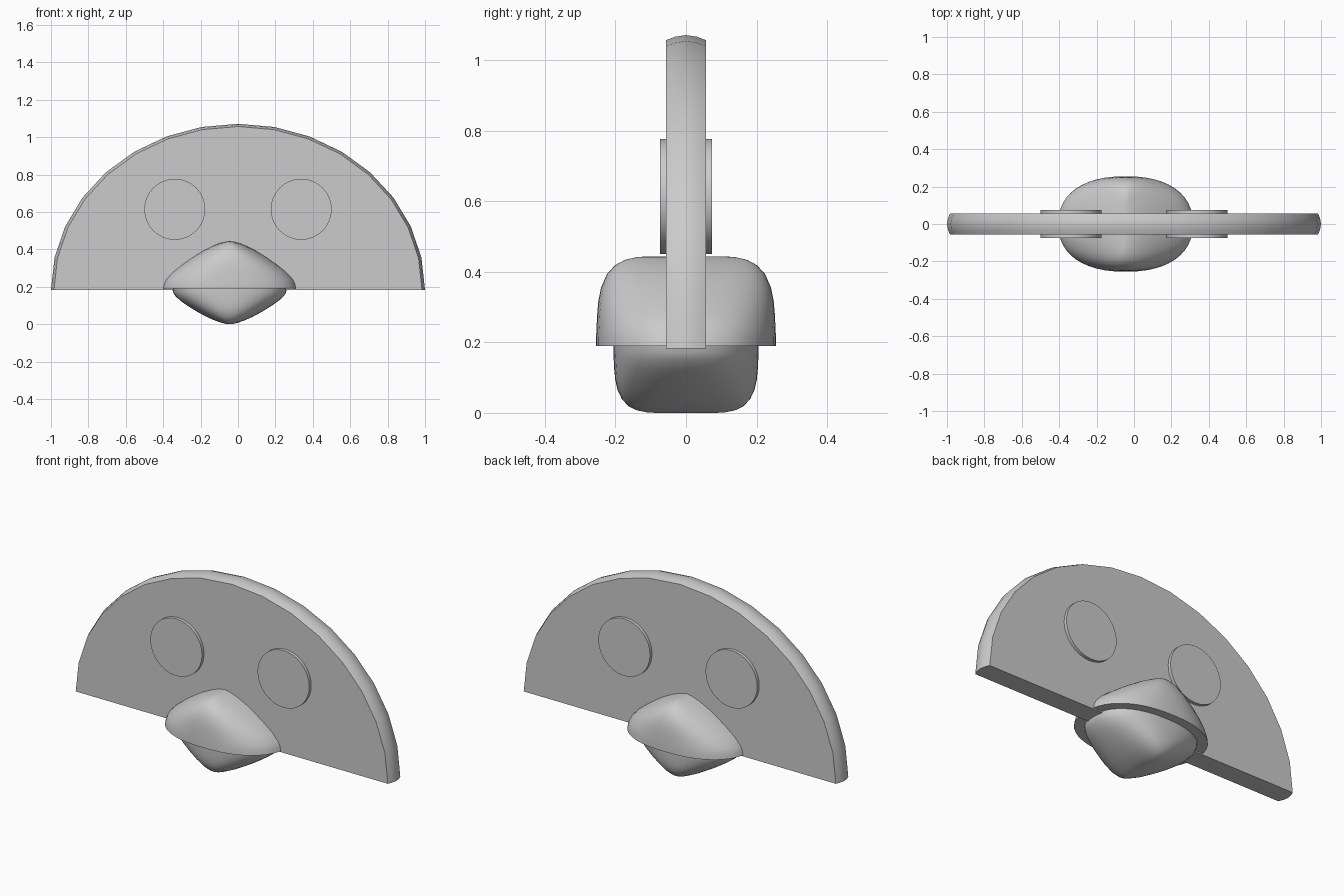
import bpy, bmesh
from math import sin, cos, pi, copysign

if "Cube" in bpy.data.objects:
    bpy.data.objects.remove(bpy.data.objects["Cube"])


def finish(name, bm, angle):
    bmesh.ops.remove_doubles(bm, verts=bm.verts, dist=1e-5)
    bmesh.ops.recalc_face_normals(bm, faces=bm.faces)
    mesh = bpy.data.meshes.new(name)
    bm.to_mesh(mesh)
    bm.free()
    ob = bpy.data.objects.new(name, mesh)
    bpy.context.collection.objects.link(ob)
    bpy.ops.object.select_all(action='DESELECT')
    ob.select_set(True)
    bpy.context.view_layer.objects.active = ob
    bpy.ops.object.shade_smooth_by_angle(angle=angle)
    return ob


def loft(name, rings, angle):
    """Skin a stack of closed rings and cap both ends."""
    bm = bmesh.new()
    loops = [[bm.verts.new(p) for p in r] for r in rings]
    n = len(loops[0])
    for a, b in zip(loops, loops[1:]):
        for i in range(n):
            j = (i + 1) % n
            bm.faces.new((a[i], a[j], b[j], b[i]))
    bm.faces.new(loops[0])
    bm.faces.new(loops[-1])
    return finish(name, bm, angle)


# Half-disc plate with a slightly crowned rim
crown = [(-0.056, 0.984), (-0.03, 0.995), (0, 1.0), (0.03, 0.995), (0.056, 0.984)]
loft("half_disc_body",
     [[(r * cos(pi * k / 16), y, 0.183 + 0.888 * r * sin(pi * k / 16)) for k in range(17)]
      for y, r in crown], 0.5)

# Round eyes, passing through the plate
for side, label in ((-1, "left"), (1, "right")):
    loft("eye_" + label,
         [[(side * 0.338 + 0.163 * cos(pi * k / 16), y, 0.614 + 0.163 * sin(pi * k / 16))
           for k in range(32)] for y in (-0.074, 0.074)], 0.5)

# Beak halves: (height, x width, y width) as fractions, closing on a ridge along y
profile = [(0, 1, 1), (0.1, 0.985, 1), (0.2, 0.95, 0.995), (0.35, 0.85, 0.988),
           (0.5, 0.715, 0.975), (0.65, 0.565, 0.945), (0.8, 0.395, 0.88),
           (0.9, 0.25, 0.79), (0.96, 0.145, 0.68), (0.99, 0.065, 0.55), (1, 0.012, 0.42)]


def beak(name, a, b, h):
    def sp(v):
        return copysign(abs(v) ** (2 / 2.3), v)
    loft(name,
         [[(-0.045 + a * wx * sp(cos(2 * pi * k / 48)), b * wy * sp(sin(2 * pi * k / 48)),
            0.19 + h * t) for k in range(48)] for t, wx, wy in profile], 0.9)


beak("beak_upper", 0.36, 0.255, 0.254)
beak("beak_lower", 0.307, 0.206, -0.19)
